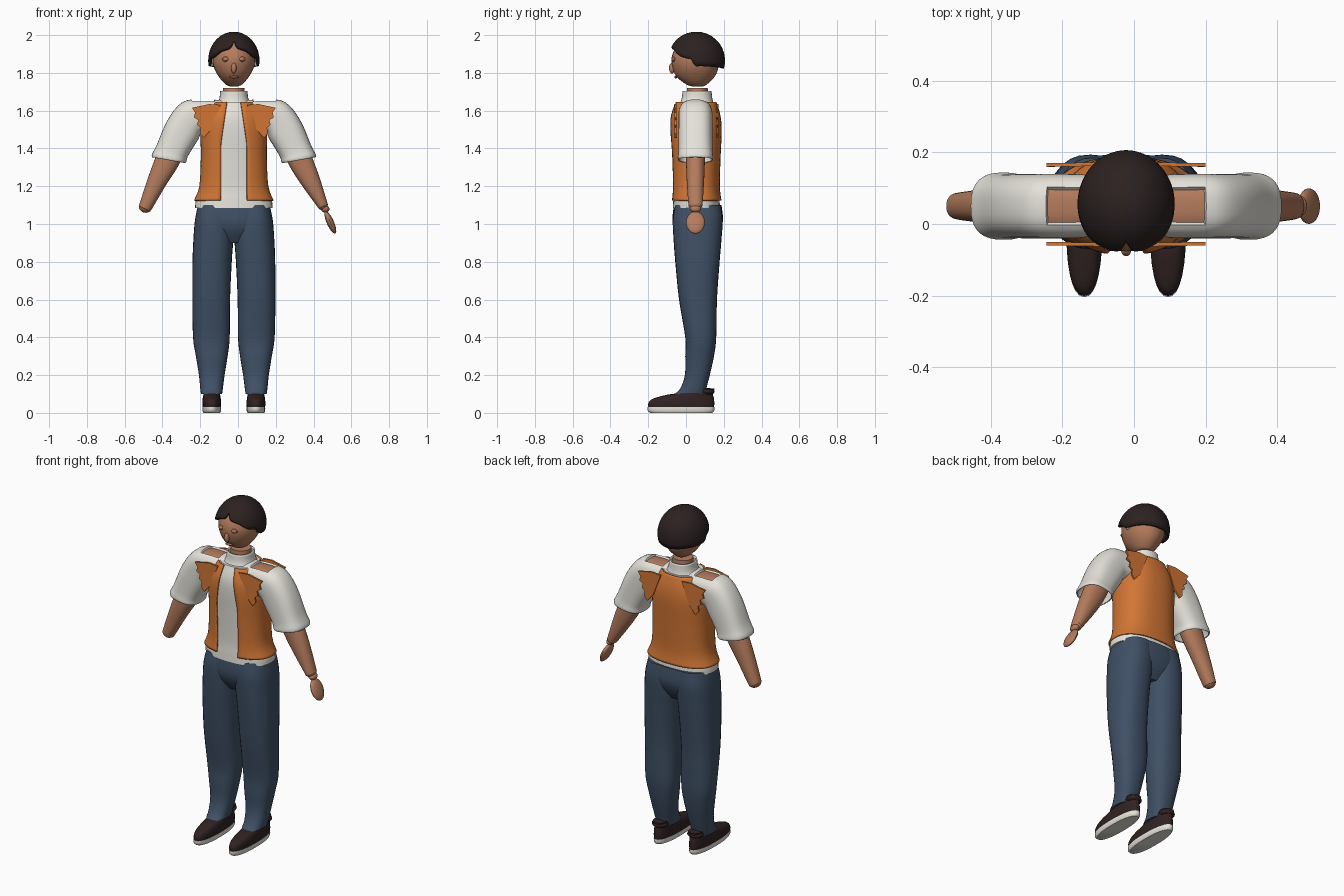
import bpy, bmesh, math
from mathutils import Matrix

if "Cube" in bpy.data.objects:
    bpy.data.objects.remove(bpy.data.objects["Cube"])

CX = -0.022   # body centre line
CY = 0.055


def mat(name, r, g, b):
    m = bpy.data.materials.new(name)
    m.diffuse_color = (r, g, b, 1)
    m.use_nodes = True
    m.node_tree.nodes["Principled BSDF"].inputs["Base Color"].default_value = m.diffuse_color
    return m


SKIN = mat("skin", 0.46, 0.20, 0.11)
LIP = mat("dark_skin", 0.30, 0.12, 0.07)
HAIR = mat("dark_hair", 0.025, 0.015, 0.015)
WHITE = mat("off_white", 0.78, 0.76, 0.70)
ORANGE = mat("orange", 0.64, 0.18, 0.035)
DENIM = mat("denim", 0.050, 0.080, 0.130)
SHOE = mat("dark_leather", 0.030, 0.016, 0.016)


def finish(name, bm, mats, solid=0, angle=40):
    bmesh.ops.recalc_face_normals(bm, faces=bm.faces)
    me = bpy.data.meshes.new(name)
    bm.to_mesh(me)
    bm.free()
    for m in mats:
        me.materials.append(m)
    ob = bpy.data.objects.new(name, me)
    bpy.context.collection.objects.link(ob)
    if solid:
        mod = ob.modifiers.new("thickness", 'SOLIDIFY')
        mod.thickness = solid
        mod.offset = -1
    bpy.ops.object.select_all(action='DESELECT')
    ob.select_set(True)
    bpy.context.view_layer.objects.active = ob
    bpy.ops.object.shade_smooth_by_angle(angle=math.radians(angle))
    return ob


def smooth_rows(rows, n):
    """Catmull-Rom interpolation between rows of numbers."""
    out = []
    for i in range(len(rows) - 1):
        p0, p1, p2 = rows[max(i - 1, 0)], rows[i], rows[i + 1]
        p3 = rows[min(i + 2, len(rows) - 1)]
        for k in range(n):
            t = k / n
            out.append([b + 0.5 * t * (c - a + t * (2*a - 5*b + 4*c - d + t * (3*(b - c) + d - a)))
                        for a, b, c, d in zip(p0, p1, p2, p3)])
    return out + [list(rows[-1])]


def power(v, p):
    return math.copysign(abs(v) ** (2 / p), v)


def loft(rows, side=1, p=2.2, seg=28, sub=4, caps=True, gap=None):
    """Skin rings of (x, y, z, rx, ry, tilt in degrees); gap(z) leaves a front opening."""
    bm = bmesh.new()
    rings = []
    for x, y, z, rx, ry, tilt in smooth_rows(rows, sub):
        a0 = math.asin(min(1, (gap(z) / rx) ** (p / 2))) if gap else 0
        n = seg + 1 if gap else seg
        t = math.radians(tilt)
        ring = []
        for i in range(n):
            a = a0 + (2 * math.pi - 2 * a0) * i / seg
            u, v = power(math.sin(a), p) * rx, -power(math.cos(a), p) * ry
            ring.append(bm.verts.new((CX + side * (x + u * math.cos(t)), y + v, z + u * math.sin(t))))
        rings.append(ring)
    for r, q in zip(rings, rings[1:]):
        for i in range(len(r) if not gap else len(r) - 1):
            j = (i + 1) % len(r)
            bm.faces.new((r[i], r[j], q[j], q[i]))
    if caps and not gap:
        bm.faces.new(rings[0])
        bm.faces.new(rings[-1])
    return bm


def upright(rows, grow=0):
    """Rows of (z, centre x, half width, front y, back y) to ring rows."""
    return [(x, (f + b) / 2, z, w + grow, (b - f) / 2 + grow, 0) for z, x, w, f, b in rows]


def ball(name, m, loc, r, tilt=0):
    bm = bmesh.new()
    bmesh.ops.create_uvsphere(bm, u_segments=20, v_segments=12, radius=1)
    bm.transform(Matrix.Translation(loc) @ Matrix.Rotation(math.radians(tilt), 4, 'Y')
                 @ Matrix.Diagonal((*r, 1)))
    return finish(name, bm, [m])


# Head, face, ears and neck
head = [(1.728, 0, .018, .035, .09), (1.74, 0, .045, 0, .112), (1.78, 0, .08, -.05, .152),
        (1.83, 0, .106, -.072, .172), (1.88, 0, .112, -.076, .178), (1.93, 0, .1, -.058, .168),
        (1.97, 0, .065, -.02, .13), (1.985, 0, .02, .03, .08)]
finish("head", loft(upright(head), p=2), [SKIN])
finish("neck", loft(upright([(1.58, 0, .07, -.01, .13), (1.65, 0, .062, 0, .12),
                             (1.72, 0, .056, .005, .115)]), p=2), [SKIN])
ball("nose", SKIN, (CX, -.074, 1.825), (.014, .016, .028))
ball("mouth", LIP, (CX, -.054, 1.778), (.024, .008, .007))
for s, n in ((-1, "left"), (1, "right")):
    ball(n + "_eye_rim", LIP, (CX + s * .041, -.064, 1.872), (.021, .009, .014))
    ball(n + "_eye", SKIN, (CX + s * .041, -.067, 1.872), (.014, .009, .009))
    ball(n + "_ear", WHITE, (CX + s * .115, .06, 1.865), (.013, .021, .032))

# Hair cap with a parted fringe, longer at the nape
bm = bmesh.new()
line = [(0, 1.962), (.15, 1.928), (.6, 1.912), (.95, 1.885), (1.4, 1.87), (1.5, 1.84), (3.2, 1.825)]
SEG, STEP = 64, 10
rows = []
for k in range(1, STEP + 1):
    row = []
    for i in range(SEG):
        a = 2 * math.pi * i / SEG
        u = min(a, 2 * math.pi - a)
        for (u0, z0), (u1, z1) in zip(line, line[1:]):
            if u0 <= u <= u1:
                low = z0 + (z1 - z0) * (u - u0) / (u1 - u0)
        f = math.acos((low - 1.865) / .135) * k / STEP
        row.append(bm.verts.new((CX + .118 * math.sin(f) * math.sin(a),
                                 CY - .134 * math.sin(f) * math.cos(a), 1.865 + .135 * math.cos(f))))
    rows.append(row)
bm.faces.new(rows[0])
for r, q in zip(rows, rows[1:]):
    for i in range(SEG):
        j = (i + 1) % SEG
        bm.faces.new((r[i], r[j], q[j], q[i]))
finish("hair", bm, [HAIR], solid=.018)

# Shirt body and collar
torso = [(1.085, 0, .205, -.07, .18), (1.13, 0, .2, -.067, .177), (1.2, 0, .172, -.063, .168),
         (1.35, 0, .164, -.068, .172), (1.5, 0, .164, -.076, .178), (1.58, 0, .145, -.07, .17),
         (1.645, 0, .105, -.045, .15)]
finish("shirt_body", loft(upright(torso), p=2.4, seg=40), [WHITE])
finish("collar", loft(upright([(1.625, 0, .1, -.04, .15), (1.66, 0, .078, -.024, .14),
                               (1.705, 0, .072, -.018, .135)]), caps=False), [WHITE], solid=.008)


# Open vest with torn shoulder flaps
def opening(z):
    return .07 if z < 1.42 else .07 - .032 * (z - 1.42) / .22


vest = [(1.125, 0, .2, -.067, .177)] + torso[2:]
finish("vest", loft(upright(vest, .011), p=2.4, seg=44, gap=opening), [ORANGE], solid=.009)
flap = [(.07, 1.63), (.13, 1.635), (.222, 1.615), (.205, 1.59), (.212, 1.565), (.188, 1.55),
        (.195, 1.525), (.176, 1.51), (.18, 1.48), (.16, 1.455), (.12, 1.5)]
for s, n in ((-1, "left"), (1, "right")):
    for face, y0 in (("front", -.05), ("back", .16)):
        bm = bmesh.new()
        out = -1 if face == "front" else 1
        f = bm.faces.new([bm.verts.new((CX + s * x, y0 + out * .02 * max(0, .2 - x), z)) for x, z in flap])
        ext = bmesh.ops.extrude_face_region(bm, geom=[f])
        for v in ext["geom"]:
            if isinstance(v, bmesh.types.BMVert):
                v.co.y += out * .01
        finish(f"{n}_{face}_flap", bm, [ORANGE])

# Sleeves with an open patch on each shoulder, and forearms
sleeve = [(.02, .05, 1.578, .078, .085, 90), (.10, .05, 1.575, .083, .088, 88),
          (.165, .05, 1.573, .088, .09, 82), (.225, .05, 1.56, .097, .09, 60),
          (.275, .05, 1.49, .096, .09, 33), (.325, .05, 1.39, .088, .09, 20),
          (.342, .05, 1.35, .093, .094, 13), (.346, .05, 1.338, .089, .09, 10)]
for s, n in ((-1, "left"), (1, "right")):
    bm = loft(sleeve, s, p=2.6, seg=36, caps=False)
    bmesh.ops.recalc_face_normals(bm, faces=bm.faces)
    patch = []
    for f in bm.faces:
        c = f.calc_center_median()
        if .105 < (c.x - CX) * s < .225 and -.005 < c.y < .106 and c.z > 1.6:
            f.material_index = 1
            patch.append(f)
    rim = bmesh.ops.inset_region(bm, faces=patch, thickness=.004, depth=-.01)
    for f in rim["faces"]:
        f.material_index = 0
    finish(n + "_sleeve", bm, [WHITE, SKIN], solid=.006)
    e = .032 if s < 0 else .026
    d = -.012 if s < 0 else 0
    arm = [(.31, .05, 1.43, .068, .055, 27), (.355, .05, 1.33, .064, .05, 27),
           (.405, .05, 1.23, .052, .046, 27), (.465, .05, 1.11 + d, e + .004, .038, 27),
           (.474, .05, 1.092 + d, e, .033, 27), (.481, .05, 1.08 + d, e * .6, .02, 27),
           (.484, .05, 1.076 + d, .003, .003, 27)]
    finish(n + "_forearm", loft(arm, s), [SKIN])
ball("right_wrist", SKIN, (.462, .05, 1.08), (.022, .03, .02))
ball("right_hand", SKIN, (.489, .05, 1.008), (.019, .05, .064), -24)

# Trousers
leg = [(.10, .118, .056, -.06, .105), (.13, .118, .06, -.03, .108), (.2, .117, .068, -.006, .126),
       (.3, .117, .084, -.004, .148), (.4, .119, .097, -.004, .16), (.6, .12, .1, -.037, .164),
       (.8, .115, .104, -.057, .178), (.92, .108, .106, -.066, .188), (1.02, .1, .106, -.07, .194),
       (1.1, .09, .1, -.058, .185)]
hips = [(.9, 0, .1, -.02, .14), (.96, 0, .16, -.058, .178), (1.02, 0, .2, -.072, .196), (1.1, 0, .19, -.064, .188)]
finish("trouser_hips", loft(upright(hips), p=2.5, seg=40), [DENIM])

# Shoes with pale soles
upper = [(.025, 0, .048, -.198, .148), (.05, 0, .05, -.2, .15), (.075, 0, .048, -.175, .148),
         (.098, 0, .044, -.09, .143), (.108, 0, .042, .0, .148), (.13, 0, .038, .06, .15)]
sole = [(.004, 0, .044, -.19, .14), (.012, 0, .049, -.203, .15), (.03, 0, .049, -.204, .15)]
for s, n in ((-1, "left"), (1, "right")):
    finish(n + "_trouser_leg", loft(upright(leg), s, p=2.4), [DENIM])
    shift = lambda rows: [(z - (.004 if z < .01 else 0), .117, w, f, b) for z, x, w, f, b in rows]
    finish(n + "_shoe", loft(upright(shift(upper)), s, p=2.3), [SHOE])
    finish(n + "_sole", loft(upright(shift(sole)), s, p=2.3, sub=2), [WHITE])
    ball(n + "_heel_collar", SHOE, (CX + s * .117, .11, .113), (.046, .042, .02))
